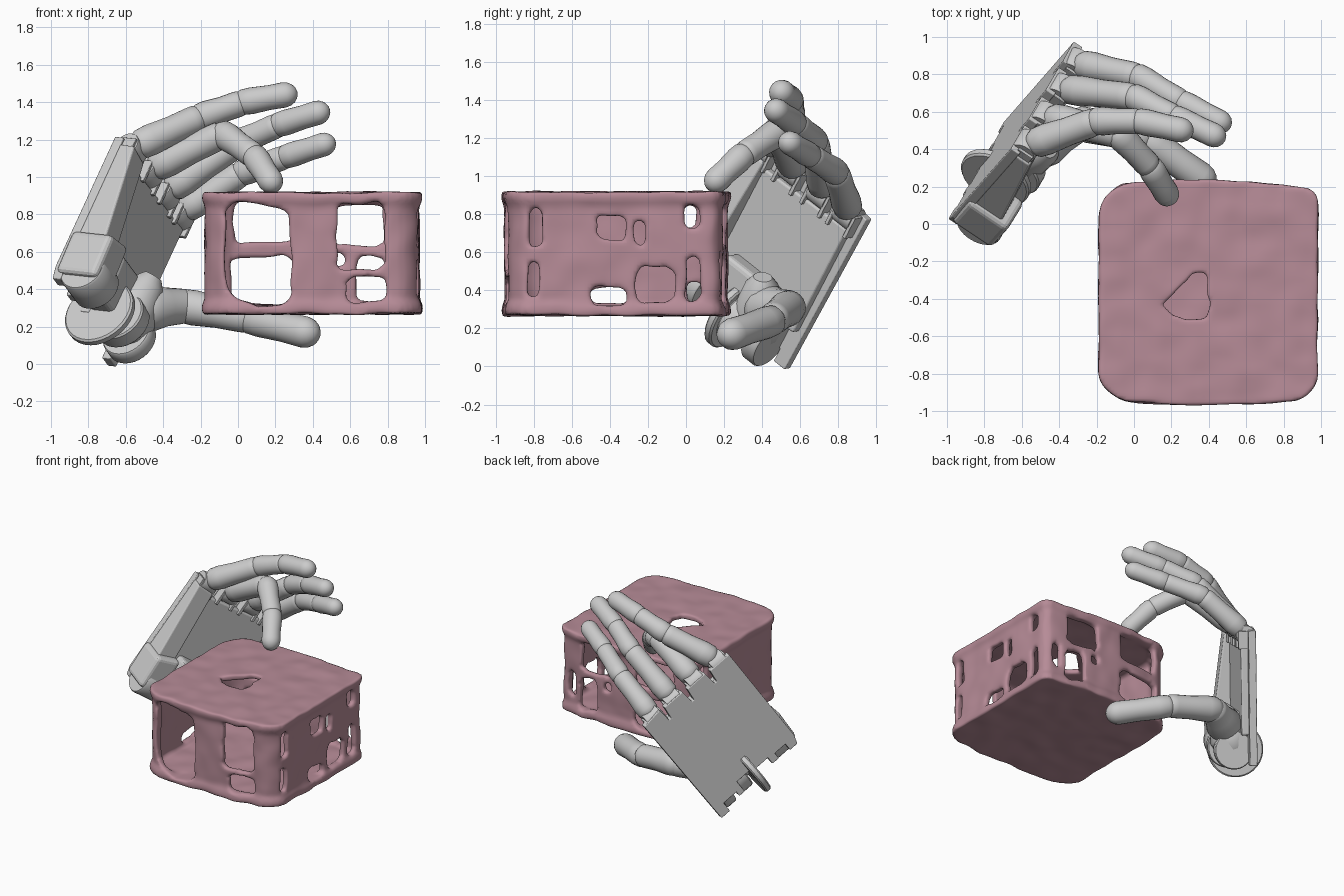
import bpy, bmesh, math, random
from mathutils import Vector, Matrix, noise

if "Cube" in bpy.data.objects:
    bpy.data.objects.remove(bpy.data.objects["Cube"])

random.seed(4)

# Palm frame: u runs little finger -> index, v wrist -> knuckles, n out of the back of the hand
ORIGIN = Vector((-.68, .52, .02))
u = Vector((-.31, -.53, .42)).normalized()
n = u.cross(Vector((.36, .41, .77))).normalized()
v = n.cross(u)
FRAME = Matrix.Translation(ORIGIN) @ Matrix((u, v, n)).transposed().to_4x4()


def P(a, b, h):
    return FRAME @ Vector((a, b, h))


def finish(bm, name, bevel=0, smooth=True):
    bmesh.ops.recalc_face_normals(bm, faces=bm.faces)
    me = bpy.data.meshes.new(name)
    bm.to_mesh(me)
    bm.free()
    ob = bpy.data.objects.new(name, me)
    bpy.context.collection.objects.link(ob)
    if bevel:
        m = ob.modifiers.new("bevel", 'BEVEL')
        m.width, m.segments, m.limit_method = bevel, 3, 'ANGLE'
    if smooth:
        bpy.ops.object.select_all(action='DESELECT')
        ob.select_set(True)
        bpy.context.view_layer.objects.active = ob
        bpy.ops.object.shade_smooth_by_angle(angle=math.radians(35))
    return ob


def loft(bm, rings):
    """Closed skin through equal-length rings of points."""
    rs = [[bm.verts.new(p) for p in r] for r in rings]
    k = len(rs[0])
    for r, s in zip(rs, rs[1:]):
        for i in range(k):
            bm.faces.new((r[i], r[(i + 1) % k], s[(i + 1) % k], s[i]))
    bm.faces.new(rs[0][::-1])
    bm.faces.new(rs[-1])


def tube(name, p, q, prof, sides=24):
    """Lathe a profile of (distance from p, radius) along p -> q."""
    p, q = Vector(p), Vector(q)
    rot = (q - p).to_track_quat('Z', 'Y')
    bm = bmesh.new()
    loft(bm, [[p + rot @ Vector((r * math.cos(t), r * math.sin(t), d))
               for t in (2 * math.pi * i / sides for i in range(sides))] for d, r in prof])
    return finish(bm, name)


def segment(name, p, q, r0, r1, tip=False):
    L = (Vector(q) - Vector(p)).length
    prof = [(-.7 * r0, .35 * r0), (-.5 * r0, .7 * r0), (-.1 * r0, .95 * r0), (.15 * L, r0),
            (.5 * L, .55 * r1 + .4 * r0)]
    if tip:
        prof += [(L - r1, r1)] + [(L - r1 + 1.1 * r1 * math.sin(t), r1 * math.cos(t))
                                  for t in (.4, .75, 1.1, 1.4)]
    else:
        prof += [(.85 * L, r1), (L - .25 * r1, .97 * r1), (L, .8 * r1)]
    tube(name, p, q, prof)


def slab(name, outline, h0, h1, bevel=.012, taper=0.0):
    """Palm-frame outline from depth h0 to h1; taper thins it toward the knuckles."""
    bm = bmesh.new()
    loft(bm, [[P(a, b, h0 + taper * b) for a, b in outline], [P(a, b, h1) for a, b in outline]])
    return finish(bm, name, bevel, smooth=False)


def disc(name, a, b, h, r, w):
    tube(name, P(a - w / 2, b, h), P(a + w / 2, b, h), [(0, r * .95), (.01, r), (w - .01, r), (w, r * .95)], 32)


# Palm: notched back plate, tapering index side, wrist heel and wrist corner block
slab("palm_back_plate",
     [(-.03, -.02), (.05, -.02), (.05, .06), (.17, .06), (.17, .02), (.22, .02), (.22, .12), (.33, .12), (.33, .05),
      (.39, .05), (.39, .1), (.5, .1), (.5, .04), (.56, .04), (.56, .09), (.66, .09), (.66, .03), (.73, .03),
      (.75, .1), (.75, .94), (.57, .94), (.56, .84), (.54, .84), (.53, .95), (.36, .95), (.35, .85), (.33, .85),
      (.32, .96), (.15, .96), (.14, .86), (.12, .86), (.11, .97), (-.05, .95)], -.03, .025, .006)
slab("palm_index_side", [(.6, .12), (.745, .07), (.745, .9), (.6, .88)], -.24, 0, .012, .14)
slab("palm_inner_pad", [(.0, .2), (.6, .14), (.6, .84), (.0, .86)], -.08, -.02)
slab("palm_heel", [(.1, .07), (.5, .07), (.52, .36), (.12, .36)], -.18, -.02, .03)
slab("wrist_corner_block", [(.56, .08), (.76, .06), (.77, .32), (.58, .36)], -.25, .01, .03)

# Wrist hinge discs and side barrel
disc("wrist_disc_middle", .36, .07, -.08, .2, .05)
disc("wrist_disc_lower", .1, .09, -.13, .14, .09)
disc("wrist_disc_inner", .26, .1, -.15, .15, .1)
disc("wrist_barrel", .63, .11, -.13, .13, .2)

# Fingers: knuckle position across palm, two joints, tip, thickness
FINGERS = {
    "index": (.66, (-.2, .55, 1.32), (.03, .55, 1.4), (.31, .49, 1.45), .085),
    "middle": (.45, (-.08, .48, 1.23), (.09, .3, 1.11), (.2, .12, .94), .085),
    "ring": (.24, (.0, .68, 1.18), (.22, .57, 1.28), (.48, .45, 1.36), .082),
    "little": (.05, (.02, .79, 1.02), (.26, .65, 1.11), (.51, .52, 1.19), .08),
}
for name, (a, j1, j2, tip, r) in FINGERS.items():
    k = P(a, .94, -.055)
    disc(name + "_knuckle", a, .92, -.045, .07, .12)
    for s in (-.065, .065):
        slab(name + "_knuckle_lug", [(a + s - .01, .82), (a + s + .01, .82), (a + s + .01, .95), (a + s - .01, .95)],
             -.1, -.01, .003)
    start = k.lerp(Vector(j1), .12)
    segment(name + "_lower_bone", start, j1, r, r * .9)
    segment(name + "_middle_bone", j1, j2, r * .9, r * .82)
    segment(name + "_tip", j2, tip, r * .84, r * .8, True)

# Thumb with its swivel mount
tube("thumb_mount", (-.63, .37, .17), (-.47, .4, .44),
     [(-.05, .07), (0, .12), (.1, .15), (.2, .12), (.3, .09), (.35, .05)])
segment("thumb_base_bone", (-.5, .42, .3), (-.27, .55, .31), .13, .095)
segment("thumb_middle_bone", (-.29, .54, .31), (.07, .45, .245), .095, .085)
segment("thumb_tip", (.07, .45, .24), (.42, .2, .155), .085, .085, True)

# Carton: slightly bulging rounded body, hollowed, with ragged openings in the walls
CORNERS = [(.985, .185, .06), (-.19, .205, .17), (-.19, -.93, .15), (.98, -.93, .13)]


def rounded(z, inset=0):
    pts = []
    cs = [Vector(c[:2]) for c in CORNERS]
    for i, (x, y, r) in enumerate(CORNERS):
        a = (cs[i - 1] - cs[i]).normalized()
        b = (cs[(i + 1) % 4] - cs[i]).normalized()
        for k in range(8):
            t = math.pi / 2 * k / 7
            pts.append(cs[i] + a * r * (1 - math.sin(t)) + b * r * (1 - math.cos(t)))
        side = (cs[(i + 1) % 4] - cs[i])
        pts += [cs[i] + side * f for f in (.25, .35, .45, .55, .65, .75)]
    out = []
    for p in pts:
        y = p.y + max(0, 1 - ((p.x - .4) / .6) ** 2) * .04 * (p.y + .37) / .57
        k = 1 - inset / .585
        out.append((.395 + (p.x - .395) * k, -.37 + (y + .37) * k, z))
    return out


bm = bmesh.new()
loft(bm, [rounded(z, i) for z, i in ((.268, .005), (.275, 0), (.31, 0), (.35, .015), (.84, .015), (.88, 0),
                                    (.91, 0), (.917, .005))])
box = finish(bm, "carton", smooth=False)

bm = bmesh.new()
loft(bm, [rounded(z, .06) for z in (.315, .875)])
hollow = finish(bm, "hollow_cutter", smooth=False)

bm = bmesh.new()


def opening(wall, s0, s1, z0, z1):
    """Wobbly rounded hole through one wall; s runs along x or y."""
    pts = []
    for i in range(20):
        t = 2 * math.pi * i / 20
        c, s = math.cos(t), math.sin(t)
        k = random.uniform(.88, 1.05)
        pts.append(((s0 + s1) / 2 + (s1 - s0) / 2 * k * math.copysign(abs(c) ** .4, c),
                    (z0 + z1) / 2 + (z1 - z0) / 2 * k * math.copysign(abs(s) ** .4, s)))
    lo, hi = {"front": (-1.1, -.84), "back": (.1, .35), "right": (.86, 1.1), "left": (-.3, -.08)}[wall]
    loft(bm, [[(s, d, z) if wall in ("front", "back") else (d, s, z) for s, z in pts] for d in (lo, hi)])


for args in (("front", -.08, .3, .32, .87), ("front", .52, .79, .5, .87), ("front", .57, .8, .33, .47),
             ("back", -.05, .31, .32, .58), ("back", -.04, .31, .64, .87), ("back", .5, .79, .63, .86),
             ("back", .62, .8, .32, .58), ("back", .51, .57, .52, .6), ("back", .84, .9, .4, .6),
             ("right", -.83, -.77, .36, .55), ("right", -.82, -.75, .62, .84), ("right", -.47, -.31, .66, .8),
             ("right", -.27, -.21, .64, .77), ("right", -.27, -.06, .33, .53), ("right", -.5, -.31, .32, .42),
             ("right", -.01, .07, .73, .85), ("right", .0, .08, .33, .58),
             ("left", -.5, -.3, .33, .42), ("left", -.01, .06, .73, .85), ("left", .0, .08, .33, .45)):
    opening(*args)
TOP = [(.15, -.43), (.23, -.35), (.29, -.3), (.3, -.27), (.39, -.26), (.385, -.36), (.41, -.42), (.39, -.5),
       (.29, -.51), (.2, -.48)]
loft(bm, [[(x, y, z) for x, y in TOP] for z in (.8, 1)])
holes = finish(bm, "hole_cutter", smooth=False)

for cutter in (hollow, holes):
    m = box.modifiers.new("cut", 'BOOLEAN')
    m.operation, m.object, m.solver = 'DIFFERENCE', cutter, 'EXACT'
    cutter.hide_render = True
m = box.modifiers.new("remesh", 'REMESH')
m.mode, m.voxel_size, m.use_smooth_shade = 'VOXEL', .016, True
m = box.modifiers.new("soften", 'SMOOTH')
m.factor, m.iterations = .5, 2

# Bake the carton, drop its cutters and roughen the surface a little
bpy.context.view_layer.update()
baked = bpy.data.meshes.new_from_object(box.evaluated_get(bpy.context.evaluated_depsgraph_get()))
box.modifiers.clear()
box.data = baked
for cutter in (hollow, holes):
    bpy.data.objects.remove(cutter)
for vert in baked.vertices:
    vert.co += noise.noise_vector(vert.co * 7) * .009
pink = bpy.data.materials.new("dusty_pink")
pink.diffuse_color = (.47, .26, .31, 1)
pink.use_nodes = True
pink.node_tree.nodes["Principled BSDF"].inputs["Base Color"].default_value = pink.diffuse_color
baked.materials.clear()
baked.materials.append(pink)
